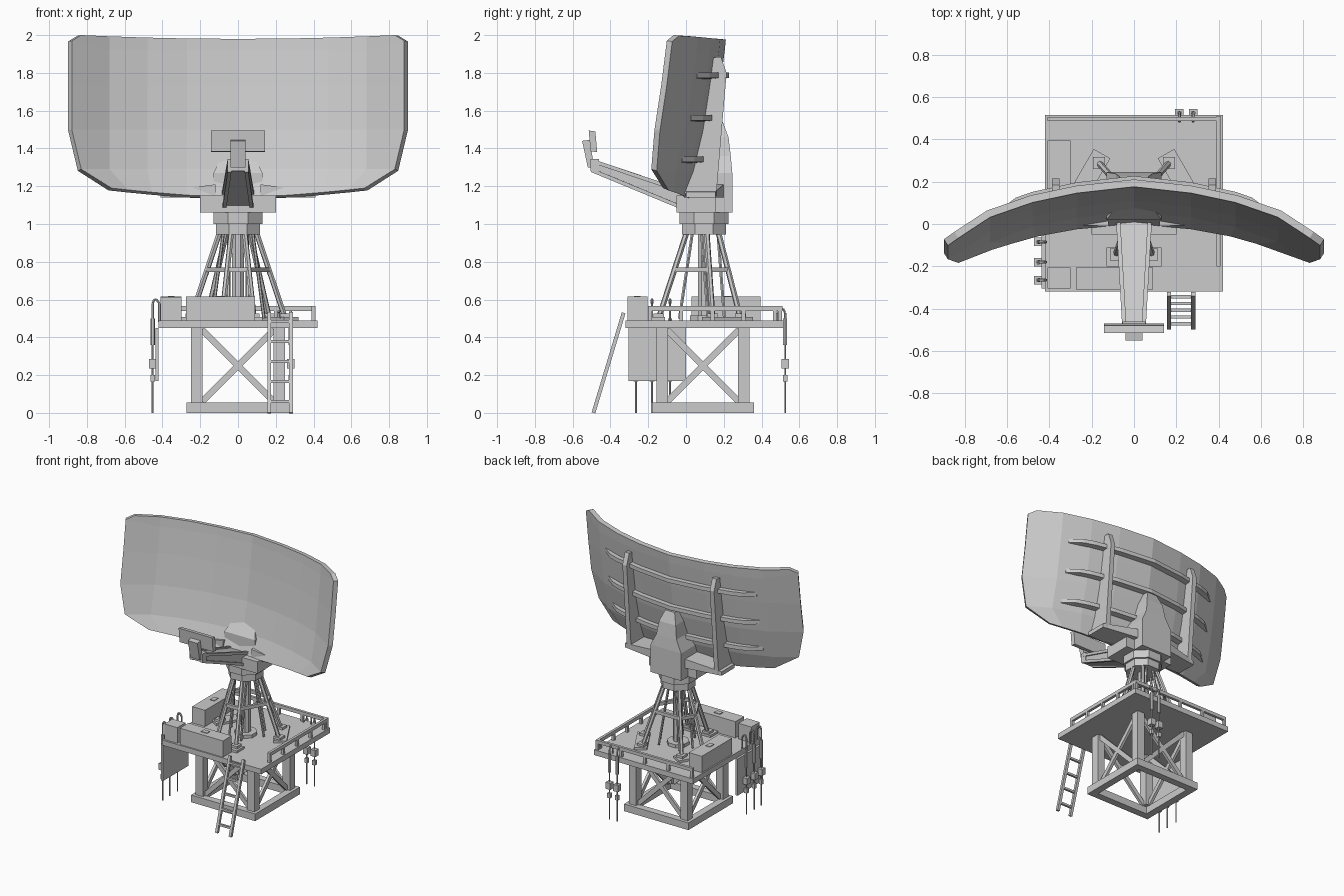
import bpy, bmesh
from math import sin, cos, pi, radians
from mathutils import Vector

if "Cube" in bpy.data.objects:
    bpy.data.objects.remove(bpy.data.objects["Cube"])

CY = 0.095  # y of the mast axis


def loft(name, rings, caps=True):
    """Skin a row of equal-length point rings."""
    bm = bmesh.new()
    rows = [[bm.verts.new(p) for p in r] for r in rings]
    n = len(rows[0])
    for a, b in zip(rows, rows[1:]):
        for i in range(n):
            j = (i + 1) % n
            bm.faces.new((a[i], a[j], b[j], b[i]))
    if caps:
        bm.faces.new(rows[0])
        bm.faces.new(rows[-1])
    bmesh.ops.recalc_face_normals(bm, faces=bm.faces)
    me = bpy.data.meshes.new(name)
    bm.to_mesh(me)
    bm.free()
    ob = bpy.data.objects.new(name, me)
    bpy.context.collection.objects.link(ob)
    return ob


def rect(x0, x1, y0, y1, z):
    return [(x0, y0, z), (x1, y0, z), (x1, y1, z), (x0, y1, z)]


def box(name, x0, x1, y0, y1, z0, z1):
    return loft(name, [rect(x0, x1, y0, y1, z0), rect(x0, x1, y0, y1, z1)])


def beam(name, a, b, w, d=None, n=4):
    """Straight bar: 4-sided w x d, or round-ish with n sides of diameter w."""
    a, b = Vector(a), Vector(b)
    t = (b - a).normalized()
    u = t.cross(Vector((0, 0, 1)) if abs(t.z) < 0.99 else Vector((0, 1, 0))).normalized()
    v = u.cross(t)
    d = d or w
    if n == 4:
        prof = [u * sx * w / 2 + v * sy * d / 2 for sx, sy in ((-1, -1), (1, -1), (1, 1), (-1, 1))]
    else:
        prof = [(u * cos(2 * pi * i / n) + v * sin(2 * pi * i / n)) * w / 2 for i in range(n)]
    return loft(name, [[p + q for q in prof] for p in (a, b)])


def drum(name, n, r, z0, z1):
    ring = lambda z: [(r * cos(2 * pi * (i + .5) / n), CY + r * sin(2 * pi * (i + .5) / n), z) for i in range(n)]
    return loft(name, [ring(z0), ring(z1)])


def lerp(t, table):
    for (a, p), (b, q) in zip(table, table[1:]):
        if t <= b:
            break
    return p + (q - p) * (t - a) / (b - a)


# base frame
BY = 0.09
for s in (-1, 1):
    box("base_side_beam", s * .245 - .027, s * .245 + .027, BY - .27, BY + .27, 0, .055)
    box("base_cross_beam", -.218, .218, BY + s * .243 - .027, BY + s * .243 + .027, 0, .055)
    for t in (-1, 1):
        x, y = s * .218, BY + t * .215
        box("frame_post", x - .031, x + .031, y - .031, y + .031, .055, .45)
        beam("front_back_brace", (-t * .19, BY + s * .215, .06), (t * .19, BY + s * .215, .44), .02, .034)
        beam("side_brace", (s * .218, BY - t * .19, .06), (s * .218, BY + t * .19, .44), .02, .034)

# platform with railings along the right and back edges
box("platform", -.42, .42, -.32, .515, .45, .49)
beam("right_rail", (.40, -.2, .552), (.40, .51, .552), .02, .026)
beam("back_rail", (-.41, .497, .552), (.41, .497, .552), .02, .026)
for i in range(5):
    beam("right_rail_post", (.40, -.19 + .165 * i, .48), (.40, -.19 + .165 * i, .54), .02)
    beam("back_rail_post", (-.40 + .2 * i, .497, .48), (-.40 + .2 * i, .497, .54), .02)


# equipment cabinets with small lids
box("front_cabinet", -.275, .09, -.31, -.205, .49, .615)
box("left_cabinet", -.41, -.30, .03, .395, .49, .615)
box("front_cabinet_lid", -.12, -.07, -.275, -.24, .615, .62)
box("left_cabinet_lid", -.37, -.335, .19, .24, .615, .62)
box("corner_cabinet", -.41, -.30, -.305, -.205, .49, .61)

# ladder
for x in (.165, .28):
    beam("ladder_rail", (x, -.49, 0), (x, -.33, .53), .02, .02)
for i in range(5):
    z = .06 + .106 * i
    y = -.49 + .16 * z / .53
    beam("ladder_rung", (.165, y, z), (.28, y, z), .016)


# hanging cable drops: hook over the edge, sleeve, connector blocks, ground rod
def cable_drop(x, y, dx, dy, top):
    pts = [(x - dx, y - dy, .48), (x - dx, y - dy, top - .02), (x - dx * .6, y - dy * .6, top),
           (x - dx * .25, y - dy * .25, top), (x, y, top - .02), (x, y, .46)]
    for a, b in zip(pts, pts[1:]):
        beam("cable_hook", a, b, .014, n=6)
    beam("cable_sleeve", (x, y, .36), (x, y, .5), .024, n=6)
    beam("ground_rod", (x, y, 0), (x, y, .4), .01, n=6)
    box("connector_block", x - .02, x + .02, y - .02, y + .02, .235, .285)
    box("lower_connector", x - .012, x + .012, y - .012, y + .012, .165, .2)


for x in (.215, .28):
    cable_drop(x, .525, 0, .04, .55)
for y in (-.085, -.18, -.265):
    cable_drop(-.452, y, -.035, 0, .6)
box("side_panel", -.437, -.42, -.305, 0, .17, .45)

# tripod mast: three feet, paired struts, tie ring
drum("mast_base", 8, .08, .49, .515)
drum("mast_column", 8, .035, .5, .96)
ties = []
for k in range(3):
    a = radians(-90 + 120 * k)
    r, t = Vector((cos(a), sin(a), 0)), Vector((-sin(a), cos(a), 0))
    c = Vector((0, CY, 0))
    up = Vector((0, 0, 1))
    f = c + r * .25
    beam("foot_plate", f - t * .13 + up * .498, f + t * .13 + up * .498, .09, .018)
    for s in (-1, 1):
        lo, hi = c + r * .24 + t * s * .085 + up * .5, c + r * .09 + t * s * .035 + up * .96
        beam("mast_strut", lo, hi, .03, n=6)
        beam("inner_strut", c + r * .13 + t * s * .05 + up * .5, c + r * .06 + t * s * .05 + up * .96, .018, n=6)
        box("strut_shoe", lo.x - .028, lo.x + .028, lo.y - .028, lo.y + .028, .5, .525)
        ties.append(lo.lerp(hi, .56))
for p, q in zip(ties, ties[1:] + ties[:1]):
    beam("tie_ring", p, q, .02, .026)

# rotating head
drum("hub_lower", 8, .125, .945, 1.05)
drum("hub_upper", 8, .14, 1.0, 1.062)
box("head_block", -.2, .2, -.05, .16, 1.06, 1.15)
loft("head_tower", [rect(-w, w, a, b, z) for w, a, b, z in
     ((.13, .02, .245, 1.06), (.13, .02, .245, 1.27), (.085, .08, .237, 1.36), (.07, .1, .225, 1.46), (.04, .12, .195, 1.54))])

# reflector: curve down the middle (F) plus curve across (G)
F = [(1.14, 0), (1.29, .06), (1.5, .11), (1.73, .145), (1.92, .17), (2.02, .18)]
G = [(0, 0), (.27, -.03), (.48, -.075), (.68, -.145), (.9, -.29)]
surf = lambda x, z: lerp(z, F) + lerp(abs(x), G)
T = .035
bm = bmesh.new()
grid = []
for k, (z0, w) in enumerate([(1.14, .67), (1.29, .83), (1.5, .88), (1.73, .88), (1.92, .88), (1.98, .83)]):
    cols = [0, .27, min(.48, w * .68), min(.68, w - .09), w]
    row = []
    for x in [-c for c in cols[:0:-1]] + cols:
        z = z0
        if k == 0:
            z += .05 * (abs(x) / .67) ** 1.5
        elif k == 5:
            z += .02 * (x / .83) ** 2
        elif k == 4 and abs(x) > .8:
            z += .05
        row.append(bm.verts.new((x, surf(x, z), z)))
    grid.append(row)
for a, b in zip(grid, grid[1:]):
    for i in range(len(a) - 1):
        bm.faces.new((a[i], a[i + 1], b[i + 1], b[i]))
me = bpy.data.meshes.new("reflector")
bm.to_mesh(me)
bm.free()
dish = bpy.data.objects.new("reflector", me)
bpy.context.collection.objects.link(dish)
mod = dish.modifiers.new("thickness", 'SOLIDIFY')
mod.thickness, mod.offset = T, -1

# back stringers following the reflector, tapered at the ends
for z in (1.34, 1.56, 1.785):
    rings = []
    for x in (-.64, -.56, -.48, -.27, 0, .27, .48, .56, .64):
        y = surf(x, z) + T - .015
        d = .02 if abs(x) > .6 else .055
        rings.append([(x, y, z - .018), (x, y + d, z - .012), (x, y + d, z + .018), (x, y, z + .018)])
    loft("back_stringer", rings)

# vertical ribs and the brackets tying them to the head
for s in (-1, 1):
    prof = [(surf(.37, z) + T - .02, z) for z in (1.17, 1.29, 1.5, 1.73, 1.88)]
    prof += [(.185, 1.885), (.215, 1.8), (.185, 1.45), (.16, 1.15), (.03, 1.15)]
    loft("back_rib", [[(s * x, y, z) for y, z in prof] for x in (.352, .388)])
    loft("rib_bracket", [[(s * x, a, 1.14), (s * x, b, 1.14), (s * x, b, h), (s * x, a, h)]
                         for x, a, b, h in ((.12, -.01, .2, 1.21), (.41, .0, .155, 1.17))])

# feed arm: tapered body with edge rails
A, B = (.02, 1.07, 1.16, .075), (-.5, 1.285, 1.335, .045)
loft("feed_arm", [[(-w, y, a), (w, y, a), (w, y, b), (-w, y, b)] for y, a, b, w in (A, B)])
for s in (-1, 1):
    for k in (1, 2):
        beam("feed_arm_rail", (s * A[3], A[0], A[k]), (s * B[3], B[0], B[k]), .02)
box("feed_arm_tip", -.055, .055, -.505, -.46, 1.28, 1.345)


# feed horn and panel, both leaning
def slab(name, w, pts):
    loft(name, [[(x, y, z) for y, z in pts] for x in (-w, w)])


slab("feed_horn", .04, [(-.52, 1.3), (-.485, 1.295), (-.51, 1.445), (-.55, 1.44)])
slab("feed_panel", .142, [(-.505, 1.385), (-.47, 1.38), (-.48, 1.49), (-.515, 1.495)])
